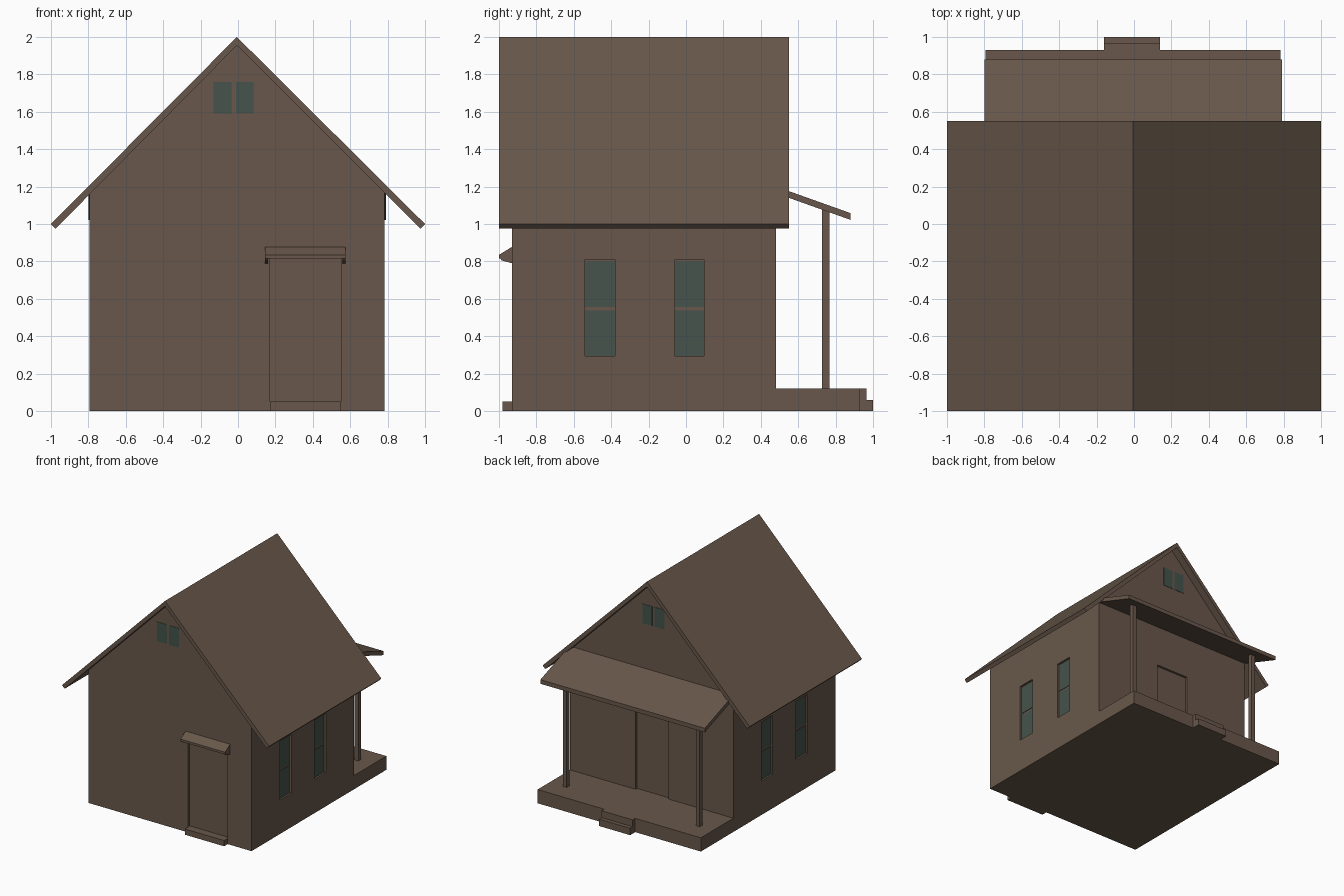
import bpy, bmesh

if "Cube" in bpy.data.objects:
    bpy.data.objects.remove(bpy.data.objects["Cube"])


def material(name, rgb):
    m = bpy.data.materials.new(name)
    m.diffuse_color = (*[(c / 255) ** 2.2 for c in rgb], 1)
    m.use_nodes = True
    m.node_tree.nodes["Principled BSDF"].inputs["Base Color"].default_value = m.diffuse_color
    return m


BROWN = material("brown wood", (104, 88, 76))
TEAL = material("teal glass", (70, 84, 76))


def prism(name, profile, axis, a, b, mat=BROWN):
    """Extrude a profile from a to b: (x, z) points along y, or (y, z) points along x."""
    place = (lambda p, t: (p[0], t, p[1])) if axis == "y" else (lambda p, t: (t, p[0], p[1]))
    bm = bmesh.new()
    face = bm.faces.new([bm.verts.new(place(p, a)) for p in profile])
    ext = bmesh.ops.extrude_face_region(bm, geom=[face])
    for v in ext["geom"]:
        if isinstance(v, bmesh.types.BMVert):
            v.co["xyz".index(axis)] = b
    bmesh.ops.recalc_face_normals(bm, faces=bm.faces)
    me = bpy.data.meshes.new(name)
    bm.to_mesh(me)
    bm.free()
    me.materials.append(mat)
    ob = bpy.data.objects.new(name, me)
    bpy.context.collection.objects.link(ob)
    return ob


def box(name, x, y, z, mat=BROWN):
    rect = [(x[0], z[0]), (x[1], z[0]), (x[1], z[1]), (x[0], z[1])]
    return prism(name, rect, "y", y[0], y[1], mat)


XL, XR, YF, YB, D = -0.795, 0.782, -0.93, 0.482, 0.02

# Walls with gables
walls = prism("walls", [(XL, 0), (XR, 0), (XR, 1.17), (-0.006, 1.96), (XL, 1.17)], "y", YF, YB)


def recess(x, y, z):
    """Cut a shallow opening into the walls."""
    cutter = box("cutter", x, y, z)
    cutter.hide_render = True
    mod = walls.modifiers.new("recess", "BOOLEAN")
    mod.operation, mod.solver, mod.object = "DIFFERENCE", "EXACT", cutter
    bpy.context.view_layer.objects.active = walls
    bpy.ops.object.modifier_apply(modifier=mod.name)
    bpy.data.objects.remove(cutter)


# Front and back doors, set into the walls
recess((0.17, 0.552), (YF - 0.1, YF + D), (0.05, 0.82))
recess((-0.17, 0.15), (YB - D, YB + 0.1), (0.12, 0.80))

# Tall side windows, two panes each
for side, wall, s in (("right", XR, 1), ("left", XL, -1)):
    inner = wall - s * D
    for y0, y1 in ((-0.54, -0.38), (-0.06, 0.095)):
        recess(sorted((inner, wall + s * 0.1)), (y0, y1), (0.295, 0.81))
        for z in ((0.295, 0.538), (0.555, 0.80)):
            box(side + "_window_pane", sorted((inner, inner + s * 0.004)), (y0, y1), z, TEAL)

# Small gable windows
for side, wall, s in (("front", YF, -1), ("back", YB, 1)):
    for x in ((-0.13, -0.035), (-0.012, 0.083)):
        box(side + "_gable_pane", x, sorted((wall, wall + s * 0.003)), (1.59, 1.76), TEAL)

# Main roof
prism("main_roof", [(-1, 1), (-0.006, 2), (1, 1), (0.975, 0.975), (-0.006, 1.955), (-0.975, 0.975)],
      "y", -1, 0.55)

# Front door canopy with end brackets, and doorstep
prism("door_canopy", [(YF, 0.878), (-1, 0.835), (-1, 0.815), (YF, 0.825)], "x", 0.145, 0.575)
for x in (0.145, 0.56):
    prism("canopy_bracket", [(YF, 0.83), (-1, 0.825), (-0.985, 0.805), (YF, 0.79)], "x", x, x + 0.015)
box("front_step", (0.172, 0.552), (-0.98, YF), (0, 0.05))

# Back porch: floor, steps, posts and lean-to roof
box("porch_floor", (XL, XR), (YB, 0.93), (0, 0.12))
box("upper_step", (-0.16, 0.14), (0.93, 0.965), (0, 0.12))
box("lower_step", (-0.16, 0.14), (0.965, 1.0), (0, 0.06))
for x in (-0.65, 0.635):
    box("porch_post", (x - 0.019, x + 0.019), (0.728, 0.766), (0.12, 1.085))
prism("porch_roof", [(YB, 1.20), (0.88, 1.058), (0.88, 1.022), (YB, 1.164)], "x", -0.798, 0.79)
